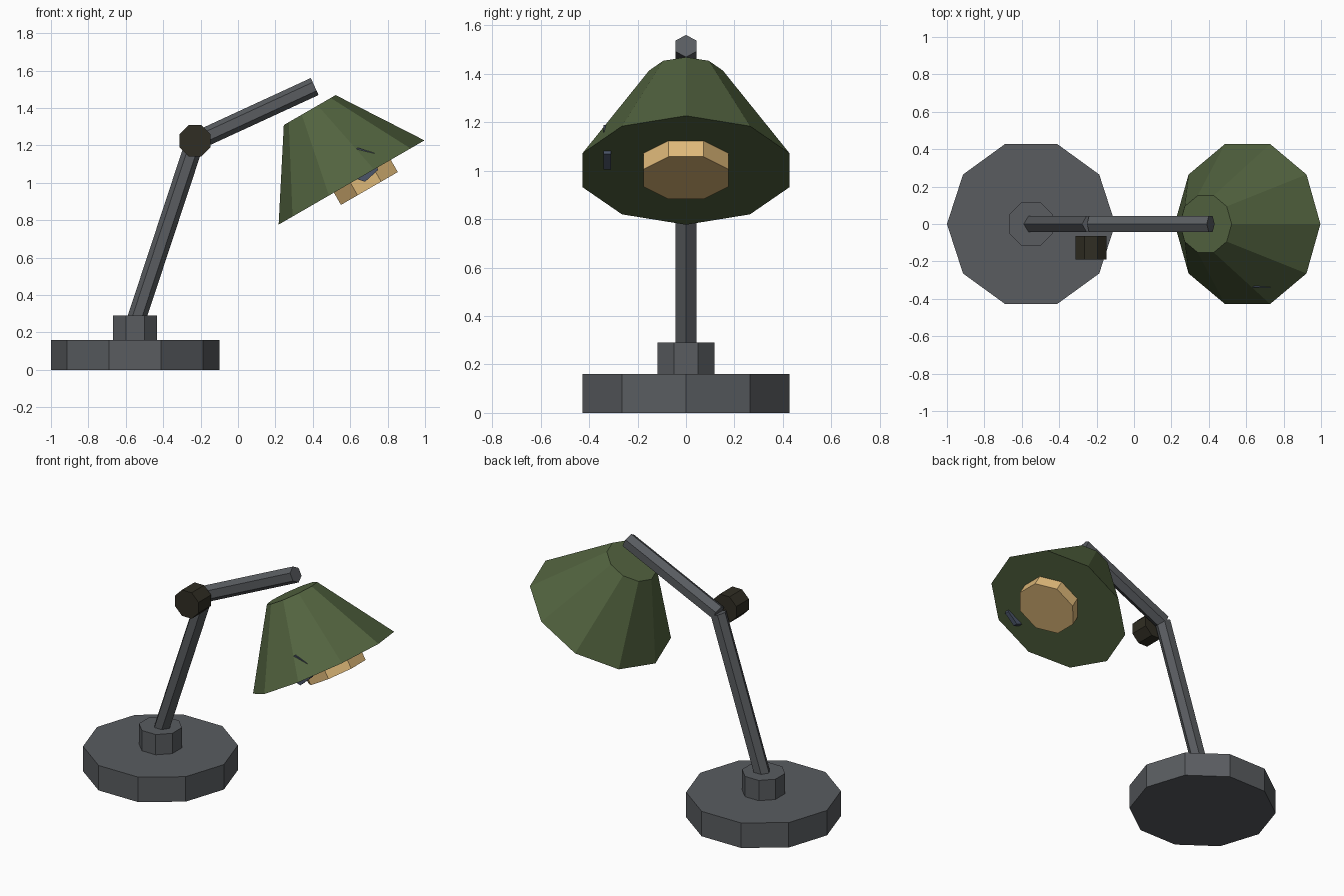
import bpy, bmesh, math
from mathutils import Vector

if "Cube" in bpy.data.objects:
    bpy.data.objects.remove(bpy.data.objects["Cube"])


def material(name, rgb):
    m = bpy.data.materials.new(name)
    m.diffuse_color = (*rgb, 1)
    m.use_nodes = True
    m.node_tree.nodes["Principled BSDF"].inputs["Base Color"].default_value = m.diffuse_color
    return m


GREY = material("slate_grey", (0.10, 0.107, 0.117))
GREEN = material("olive_green", (0.085, 0.125, 0.05))
AMBER = material("warm_amber", (0.73, 0.48, 0.19))
DARK = material("dark_brown", (0.03, 0.027, 0.017))
BLUE = material("slate_blue", (0.07, 0.09, 0.14))


def prism(name, start, end, r0, r1, sides, phase, mat):
    """Capped prism or frustum between two points; phase 0 puts a corner in the xz plane."""
    p0, p1 = Vector(start), Vector(end)
    w = (p1 - p0).normalized()
    u = Vector((1, 0, 0)) if abs(w.y) > 0.9 else Vector((0, 1, 0)).cross(w)
    v = w.cross(u)
    bm = bmesh.new()
    rings = []
    for p, r in ((p0, r0), (p1, r1)):
        ring = []
        for i in range(sides):
            a = math.radians(phase) + math.tau * i / sides
            ring.append(bm.verts.new(p + r * (math.cos(a) * u + math.sin(a) * v)))
        rings.append(ring)
    lo, hi = rings
    for i in range(sides):
        j = (i + 1) % sides
        bm.faces.new((lo[i], lo[j], hi[j], hi[i]))
    bm.faces.new(lo[::-1])
    bm.faces.new(hi)
    mesh = bpy.data.meshes.new(name)
    bm.to_mesh(mesh)
    bm.free()
    mesh.materials.append(mat)
    obj = bpy.data.objects.new(name, mesh)
    bpy.context.collection.objects.link(obj)
    return obj


# Foot and its collar
prism("base", (-0.55, 0, 0), (-0.55, 0, 0.16), 0.45, 0.45, 10, 0, GREY)
prism("collar", (-0.55, 0, 0.16), (-0.55, 0, 0.29), 0.128, 0.128, 8, 22.5, GREY)

# Two hexagonal arms meeting at the elbow
elbow = (-0.23, 0, 1.22)
prism("lower_arm", (-0.55, 0, 0.25), elbow, 0.05, 0.05, 6, 0, GREY)
prism("upper_arm", elbow, (0.41, 0, 1.515), 0.05, 0.05, 6, 0, GREY)

# Knob on the front of the elbow
prism("elbow_knob", (-0.23, -0.19, 1.225), (-0.23, -0.063, 1.225), 0.09, 0.09, 8, 22.5, DARK)

# Tilted shade, closed at the rim
axis = Vector((0.5, 0, -math.sqrt(0.75)))
rim = Vector((0.607, 0, 1.002))
prism("shade", rim - 0.447 * axis, rim, 0.16, 0.45, 10, 0, GREEN)

# Bulb disc below the rim
bulb = Vector((0.7025, 0, 0.97))
prism("bulb", bulb - 0.16 * axis, bulb, 0.19, 0.19, 8, 22.5, AMBER)

# Small switch disc poking out of the shade side
prism("switch", (0.66, -0.34, 1.097), (0.66, -0.31, 1.097), 0.093, 0.093, 6, 18, BLUE)
